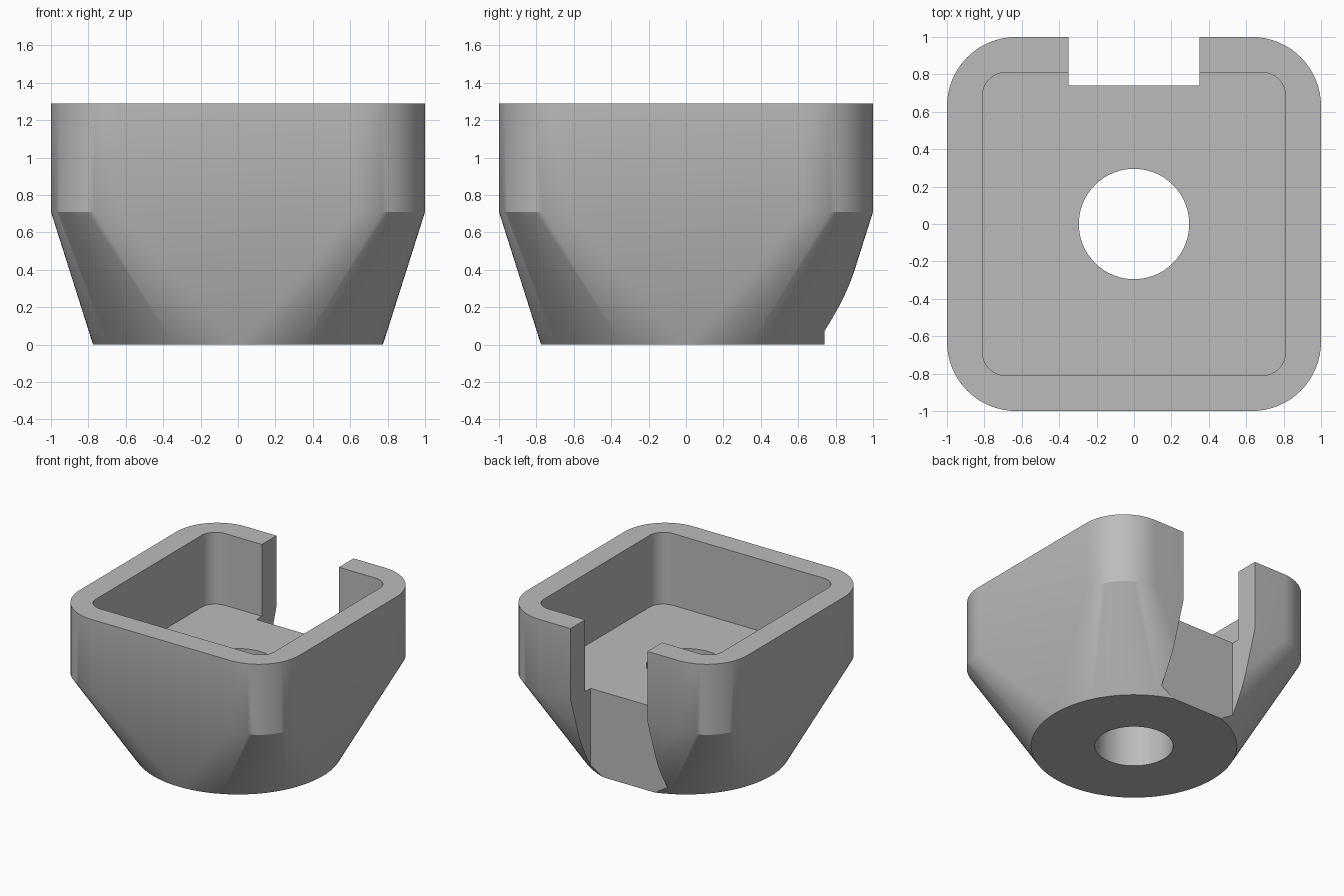
import bpy, bmesh
from math import sin, cos, pi, radians

HEIGHT, SHOULDER, FLOOR = 1.29, 0.71, 0.70

if "Cube" in bpy.data.objects:
    bpy.data.objects.remove(bpy.data.objects["Cube"])

grey = bpy.data.materials.new("plain grey")
grey.use_nodes = True
colour = (0.5, 0.5, 0.5, 1)
grey.diffuse_color = colour
grey.node_tree.nodes["Principled BSDF"].inputs["Base Color"].default_value = colour


def circle(radius, z, steps=96):
    return [(radius * cos(2 * pi * i / steps), radius * sin(2 * pi * i / steps), z)
            for i in range(steps)]


def rounded_square(half, radius, z, steps=16):
    points = []
    for quarter in range(4):
        middle = pi / 4 + quarter * pi / 2
        cx = (half - radius) * (1 if cos(middle) > 0 else -1)
        cy = (half - radius) * (1 if sin(middle) > 0 else -1)
        for i in range(steps + 1):
            a = quarter * pi / 2 + i / steps * pi / 2
            points.append((cx + radius * cos(a), cy + radius * sin(a), z))
    return points


def hull(name, points):
    """Solid wrapped tightly around a set of outlines."""
    bm = bmesh.new()
    for p in points:
        bm.verts.new(p)
    bmesh.ops.convex_hull(bm, input=bm.verts)
    bmesh.ops.dissolve_limit(bm, angle_limit=radians(0.1),
                             verts=bm.verts, edges=bm.edges)
    bmesh.ops.recalc_face_normals(bm, faces=bm.faces)
    mesh = bpy.data.meshes.new(name)
    bm.to_mesh(mesh)
    bm.free()
    obj = bpy.data.objects.new(name, mesh)
    bpy.context.collection.objects.link(obj)
    mesh.materials.append(grey)
    return obj


# Body: round foot blending into a rounded square cup
body = hull("cup_body", circle(0.775, 0)
            + rounded_square(1, 0.37, SHOULDER)
            + rounded_square(1, 0.37, HEIGHT))

# Cutters: square pocket, centre hole and the slot in the back wall
pocket = hull("pocket_cutter", rounded_square(0.81, 0.125, FLOOR)
              + rounded_square(0.81, 0.125, HEIGHT + 0.3))
hole = hull("hole_cutter", circle(0.295, -0.2) + circle(0.295, HEIGHT))
slot = hull("slot_cutter", [(x, y, z) for x in (-0.35, 0.35)
                            for y in (0.74, 1.3) for z in (-0.2, HEIGHT + 0.2)])

bpy.ops.object.select_all(action="DESELECT")
body.select_set(True)
bpy.context.view_layer.objects.active = body
for cutter in (pocket, hole, slot):
    cutter.hide_render = True
    cut = body.modifiers.new(cutter.name, "BOOLEAN")
    cut.operation = "DIFFERENCE"
    cut.solver = "EXACT"
    cut.object = cutter
    bpy.ops.object.modifier_apply(modifier=cut.name)
    bpy.data.objects.remove(cutter)

bpy.ops.object.shade_smooth_by_angle(angle=radians(30))
